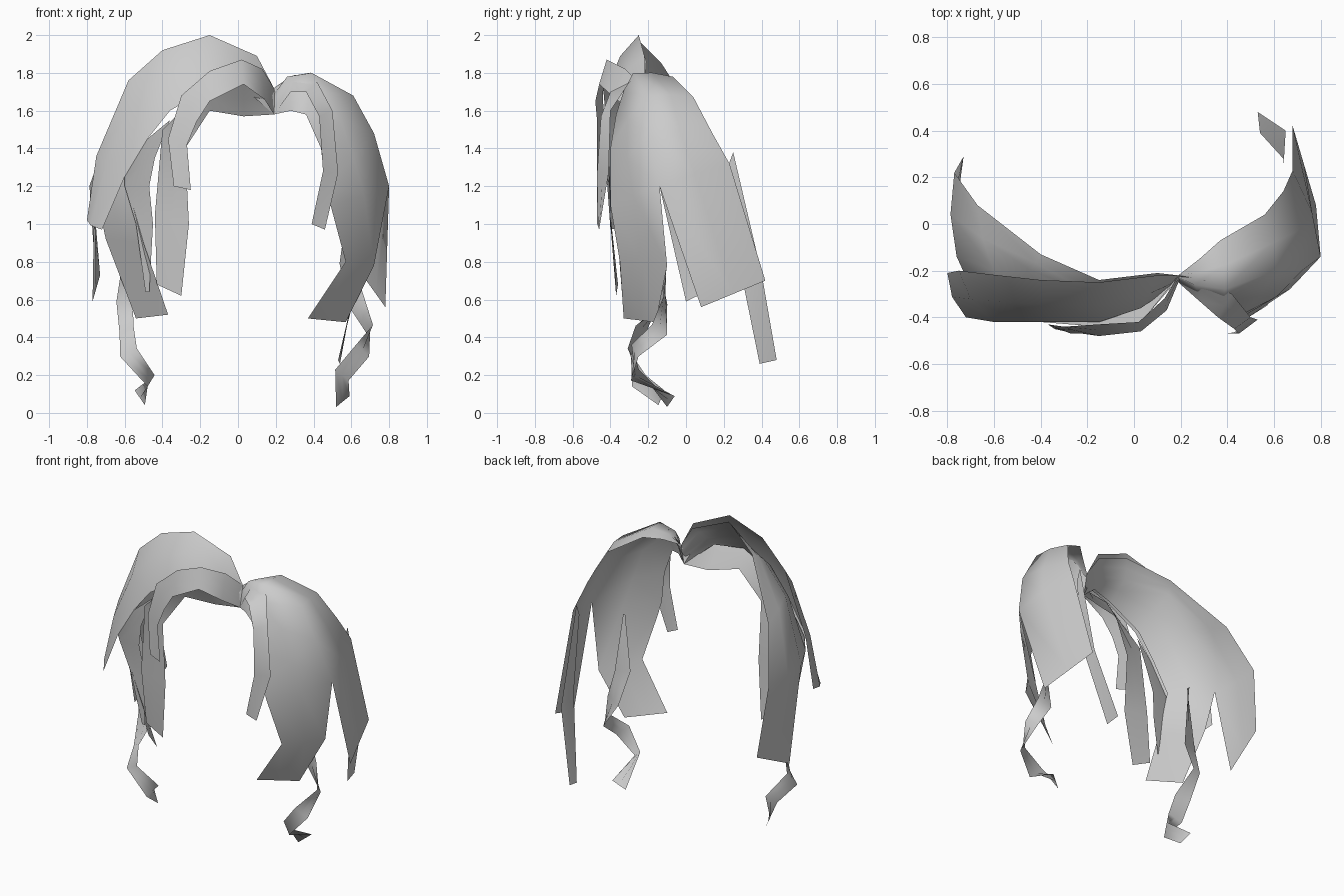
import bpy
from mathutils import Vector

if "Cube" in bpy.data.objects:
    bpy.data.objects.remove(bpy.data.objects["Cube"], do_unlink=True)

hair = bpy.data.materials.new("hair_grey")
hair.use_nodes = True
hair.diffuse_color = (.6, .6, .6, 1)
hair.node_tree.nodes["Principled BSDF"].inputs["Base Color"].default_value = hair.diffuse_color

head_centre = Vector((0, 0, 1.1))


def swell(row, bulge):
    """Add a point between neighbours, pushed away from the head centre."""
    points = [Vector(p) for p in row]
    result = [points[0]]
    for start, end in zip(points, points[1:]):
        middle = (start + end) / 2
        outward = (middle - head_centre).normalized()
        result += [middle + outward * bulge * (end - start).length, end]
    return result


def sheet(name, crown, tails=(), bulge=0):
    """Loft the rows of a crown, and of tails that flatten towards their tips."""
    verts, faces, index = [], [], {}

    def vert_index(point):
        key = tuple(round(c, 4) for c in point)
        if key not in index:
            index[key] = len(verts)
            verts.append(key)
        return index[key]

    panels = [[swell(row, bulge) for row in crown]]
    for tail in tails:
        last = len(tail) - 1
        panels.append([swell(row, bulge * (1 - i / last)) for i, row in enumerate(tail)])
    for rows in panels:
        grid = [[vert_index(p) for p in row] for row in rows]
        for upper, lower in zip(grid, grid[1:]):
            for i in range(len(upper) - 1):
                corners = upper[i], upper[i + 1], lower[i + 1], lower[i]
                face = list(dict.fromkeys(corners))
                if len(face) > 2:
                    faces.append(face)
    mesh = bpy.data.meshes.new(name)
    mesh.from_pydata(verts, [], faces)
    mesh.materials.append(hair)
    mesh.shade_smooth()
    lock = bpy.data.objects.new(name, mesh)
    bpy.context.collection.objects.link(lock)


def curl(name, path, half_width=.05):
    """Ribbon wound round the upright axis of its path, pointed at the root."""
    points = [Vector(p) for p in path]
    axis = sum(points, Vector()) / len(points)
    rows, across = [], Vector((0, 0, 1))
    for i, point in enumerate(points):
        tangent = points[min(i + 1, len(points) - 1)] - points[max(i - 1, 0)]
        radial = (point - axis) * Vector((1, 1, 0))
        side = radial.cross(tangent).normalized()
        across = -side if side.dot(across) < 0 else side
        half = across * (half_width if i else half_width / 5)
        rows.append((point - half, point + half))
    sheet(name, rows)


# Shared root at the parting, and the depth of the front hairline and fringe
root_low, root_high = (.19, -.25, 1.58), (.19, -.22, 1.72)
root_middle = (Vector(root_low) + Vector(root_high)) / 2
brow = -.4
fringe = -.47

# Left side sheet, split into a front tail and a back tail
inner, notch, rear = (.49, brow, 1.1), (.8, -.14, 1.2), (.68, .23, 1.32)
left_crown = [
    (root_low, root_middle, root_high),
    ((.28, -.32, 1.6), (.26, -.26, 1.78), (.28, -.15, 1.76)),
    ((.36, -.37, 1.58), (.39, -.28, 1.8), (.37, -.07, 1.78)),
    ((.44, brow, 1.4), (.61, -.2, 1.68), (.56, .04, 1.67)),
    ((.46, brow, 1.2), (.72, -.2, 1.48), (.64, .14, 1.48)),
    (inner, notch, rear)]
left_front_tail = [
    (inner, notch),
    ((.57, -.35, .8), (.72, -.1, .78)),
    ((.37, -.33, .5), (.57, -.16, .48))]
left_back_tail = [
    (notch, rear),
    ((.78, .08, .56), (.68, .42, .7))]
sheet("left_side_hair", left_crown, [left_front_tail, left_back_tail], bulge=.06)

# Right side sheet, split the same way
inner, notch, rear = (-.6, brow, 1.25), (-.76, -.14, 1.2), (-.77, .22, 1.2)
right_crown = [
    (root_low, root_middle, root_high),
    ((.03, -.34, 1.72), (.05, -.28, 1.78), (.1, -.21, 1.86)),
    ((-.15, brow, 1.72), (-.18, -.3, 1.85), (-.15, -.24, 1.96)),
    ((-.37, brow, 1.6), (-.44, -.2, 1.8), (-.4, -.13, 1.85)),
    ((-.48, brow, 1.45), (-.6, -.2, 1.6), (-.67, .08, 1.53)),
    (inner, notch, rear)]
right_front_tail = [
    (inner, notch),
    ((-.5, -.36, .9), (-.7, -.16, .92)),
    ((-.37, -.33, .52), (-.54, -.18, .5))]
right_back_tail = [
    (notch, rear),
    ((-.77, 0, .59), (-.73, .29, .73))]
sheet("right_side_hair", right_crown, [right_front_tail, right_back_tail], bulge=.06)

# Broad upper layer sweeping over to the right
sheet("right_top_layer", [
    (root_low, root_high),
    ((.03, -.36, 1.72), (.1, -.22, 1.89)),
    ((-.15, -.42, 1.72), (-.15, -.25, 2)),
    ((-.36, -.42, 1.6), (-.4, -.24, 1.92)),
    ((-.48, -.42, 1.45), (-.58, -.22, 1.76)),
    ((-.6, -.42, 1.25), (-.75, -.2, 1.36)),
    ((-.72, brow, .97), (-.8, -.21, 1.02)),
], bulge=.1)

# Narrow lock framing the right of the face
sheet("right_face_lock", [
    ((-.36, brow, 1.55), (-.48, -.42, 1.45)),
    ((-.44, brow, 1.35), (-.6, -.42, 1.25)),
    ((-.47, -.38, 1.2), (-.6, brow, 1.2)),
    ((-.45, -.35, 1), (-.54, -.37, 1)),
    ((-.47, -.32, .64), (-.49, -.32, .64)),
])

# Long lock between the fringe and the right side, tilted in under the fringe
sheet("right_middle_lock", [
    (root_low, root_high),
    ((.03, -.28, 1.57), (.03, -.42, 1.75)),
    ((-.15, -.35, 1.6), (-.15, -.44, 1.74)),
    ((-.28, brow, 1.4), (-.4, -.42, 1.5)),
    ((-.26, brow, 1), (-.44, brow, 1.05)),
    ((-.3, -.37, .62), (-.43, -.36, .68)),
])

# Fringe locks on both sides of the parting
sheet("right_fringe", [
    (root_low, root_high),
    ((.14, -.37, 1.66), (.13, -.32, 1.82)),
    ((.03, -.46, 1.74), (.02, -.42, 1.87)),
    ((-.15, -.48, 1.65), (-.15, -.43, 1.81)),
    ((-.22, fringe, 1.54), (-.3, -.44, 1.68)),
    ((-.27, fringe, 1.42), (-.37, -.43, 1.45)),
    ((-.25, fringe, 1.18), (-.34, -.45, 1.2)),
])
sheet("left_fringe", [
    (root_low, root_high),
    ((.28, -.33, 1.7), (.3, -.24, 1.79)),
    ((.36, brow, 1.7), (.42, -.3, 1.75)),
    ((.43, -.45, 1.57), (.5, brow, 1.6)),
    ((.45, fringe, 1.28), (.53, -.41, 1.27)),
    ((.39, fringe, 1), (.46, -.46, .97)),
])

# Thin strand behind the left side
sheet("left_back_strand", [
    ((.64, .22, 1.3), (.64, .25, 1.38)),
    ((.64, .28, .8), (.65, .4, .74)),
    ((.54, .39, .26), (.53, .48, .28)),
])

# Hanging curls
curl("left_curl", [
    (.6, -.2, 1.15), (.57, -.14, .8), (.62, -.11, .6), (.7, -.14, .44),
    (.66, -.27, .33), (.55, -.27, .2), (.555, -.08, .06)])
curl("right_curl", [
    (-.6, -.2, 1.2), (-.57, -.15, .75), (-.6, -.12, .58), (-.59, -.24, .44),
    (-.58, -.3, .32), (-.46, -.25, .17), (-.52, -.13, .08)])
